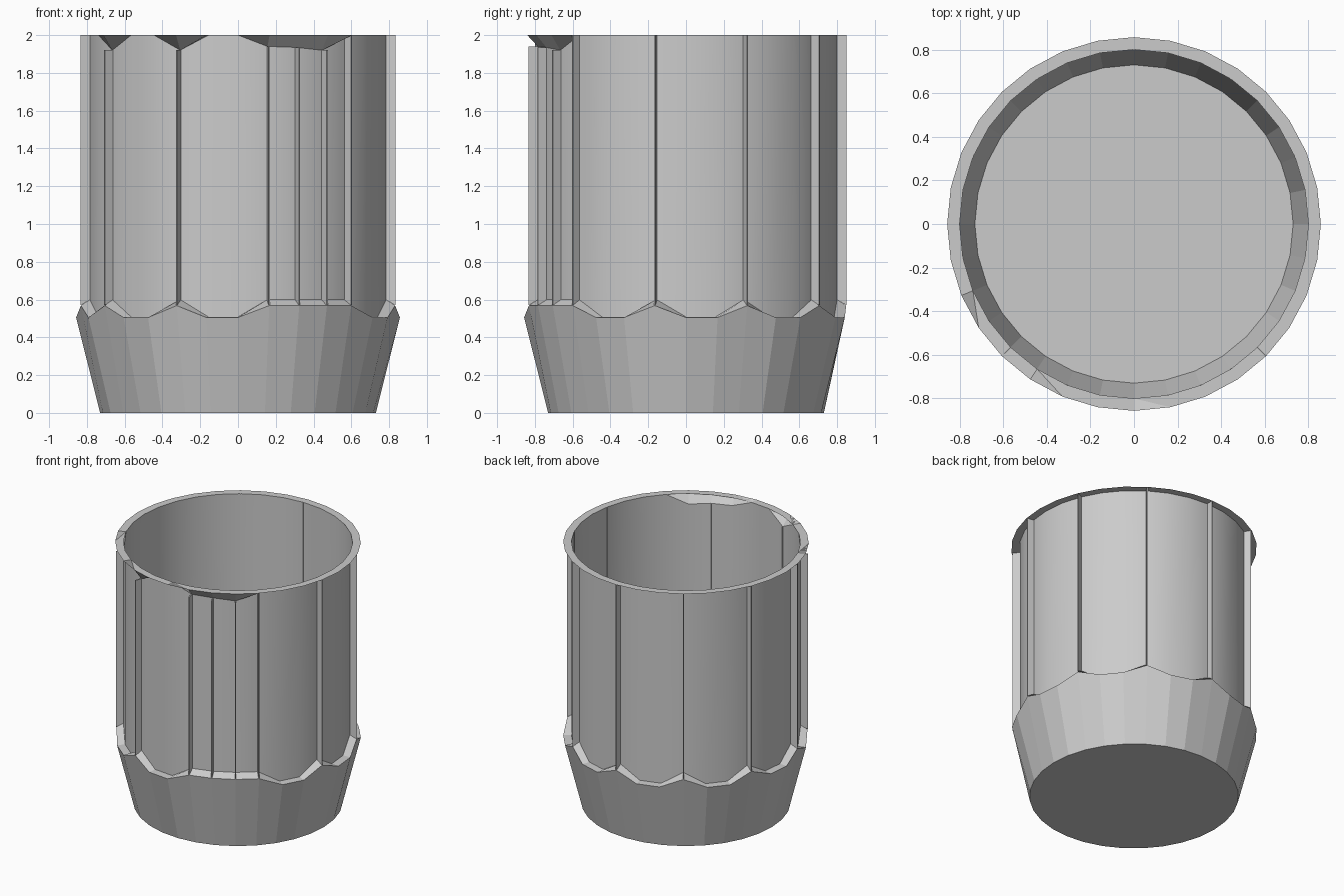
import bpy, bmesh, math

if "Cube" in bpy.data.objects:
    bpy.data.objects.remove(bpy.data.objects["Cube"])

SEG = 32
STEP = 360 / SEG

# columns that carry a rib; the spacing is three segments except near the front
RIBS = {1, 2, 3, 4, 7, 10, 13, 16, 19, 22, 25, 27, 30}
# ribs at the front stop below the lip at these heights
LOW_TOP = {27: 1.92, 30: 1.92, 1: 1.94, 2: 1.935, 3: 1.92}


def polar(r, deg, z):
    # angle is measured from the front (-y) towards +x
    a = math.radians(deg)
    return (r * math.sin(a), -r * math.cos(a), z)


def finish(bm, name, smooth=False):
    bmesh.ops.recalc_face_normals(bm, faces=bm.faces)
    for f in bm.faces:
        f.smooth = smooth
    mesh = bpy.data.meshes.new(name)
    bm.to_mesh(mesh)
    bm.free()
    obj = bpy.data.objects.new(name, mesh)
    bpy.context.collection.objects.link(obj)
    return obj


# ring profiles: radius and height for each column
def base(i):
    return 0.73, 0.0


def foot_edge(i):
    return (0.848, 0.568) if i in RIBS else (0.857, 0.505)


def wall_bottom(i):
    return 0.80, (0.6 if i in RIBS else 0.508)


def wall_top(i):
    return 0.80, LOW_TOP.get(i, 2.0)


def lip_edge(i):
    return 0.857, 2.0


def lip_inner(i):
    return 0.80, 2.0


def shell(name, rings, close_bottom=False, smooth=False):
    bm = bmesh.new()
    loops = [[bm.verts.new(polar(ring(i)[0], i * STEP, ring(i)[1]))
              for i in range(SEG)] for ring in rings]
    for lo, hi in zip(loops, loops[1:]):
        for i in range(SEG):
            j = (i + 1) % SEG
            bm.faces.new((lo[i], lo[j], hi[j], hi[i]))
    if close_bottom:
        bm.faces.new(loops[0])
    bmesh.ops.remove_doubles(bm, verts=bm.verts, dist=0.0005)
    return finish(bm, name, smooth)


def rib(name, col):
    # thin upright fin standing out from the wall
    half = 0.25
    top = LOW_TOP.get(col, 2.0)
    bm = bmesh.new()
    sides = []
    for deg in (col * STEP - half, col * STEP + half):
        sides.append([bm.verts.new(polar(r, deg, z)) for r, z in
                      ((0.798, 0.6), (0.85, 0.57), (0.85, top), (0.798, top))])
    a, b = sides
    bm.faces.new(a)
    bm.faces.new(b)
    for i in range(3):
        bm.faces.new((a[i], b[i], b[i + 1], a[i + 1]))
    return finish(bm, name)


# tapered foot with scalloped upper edge and the ledge leading in to the wall
shell("foot", [base, foot_edge, wall_bottom], close_bottom=True)

# round wall
shell("wall", [wall_bottom, wall_top], smooth=True)

# thin lip around the mouth, hanging down over the front panels
shell("lip", [wall_top, lip_edge, lip_inner])

# upright ribs
for n, col in enumerate(sorted(RIBS)):
    rib(f"rib_{n + 1}", col)
